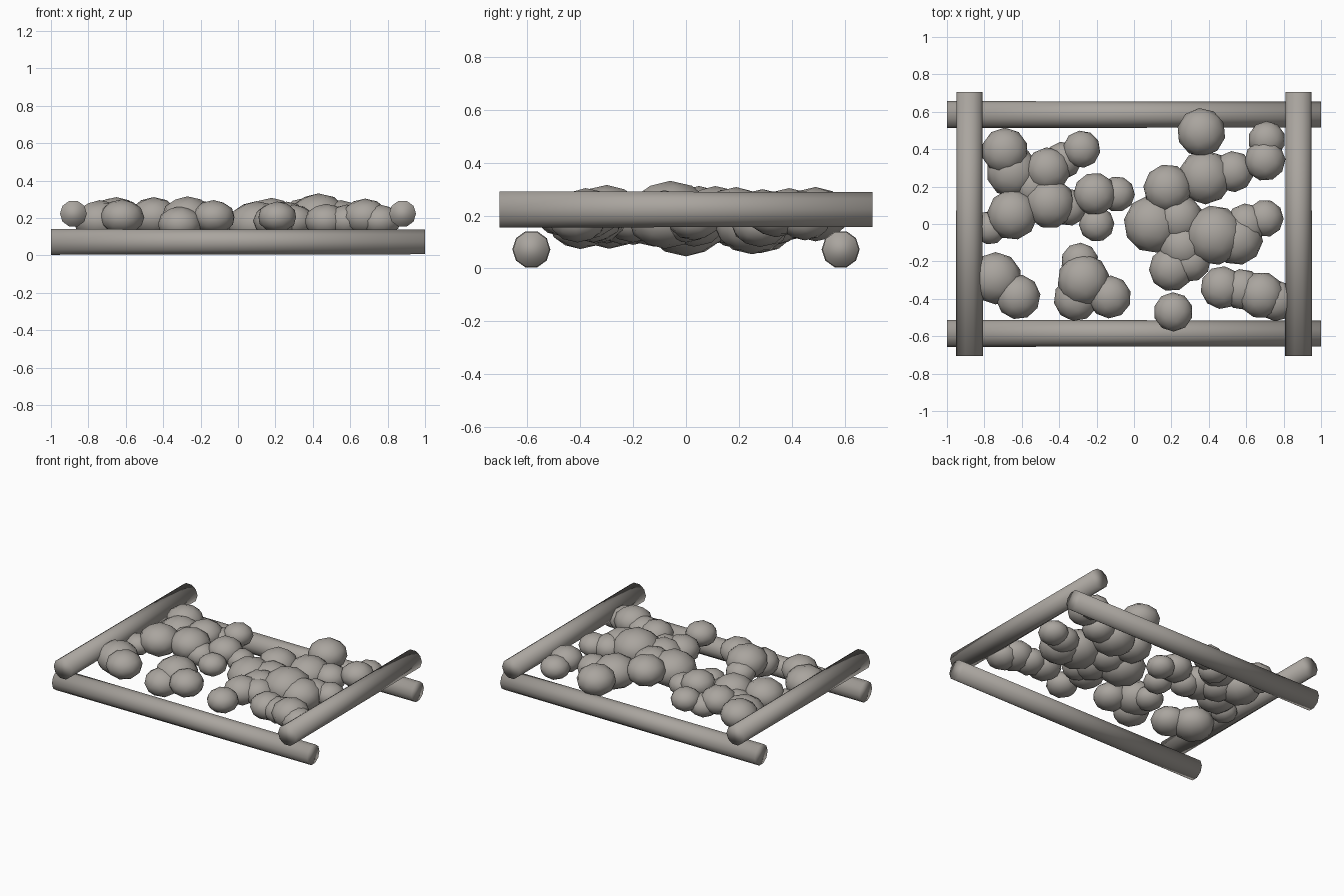
import bpy, bmesh, math
from mathutils import Matrix

if "Cube" in bpy.data.objects:
    bpy.data.objects.remove(bpy.data.objects["Cube"])

mat = bpy.data.materials.new("warm_grey")
mat.diffuse_color = (0.40, 0.375, 0.345, 1)
mat.use_nodes = True
mat.node_tree.nodes["Principled BSDF"].inputs["Base Color"].default_value = mat.diffuse_color


def finish(name, bm):
    me = bpy.data.meshes.new(name)
    bm.to_mesh(me)
    bm.free()
    ob = bpy.data.objects.new(name, me)
    bpy.context.collection.objects.link(ob)
    me.materials.append(mat)
    for p in me.polygons:
        p.use_smooth = True


# Frame logs: ten-sided, slightly tapered, fully smooth shaded
def log(name, length, loc, rot):
    bm = bmesh.new()
    bmesh.ops.create_cone(bm, cap_ends=True, segments=10, radius1=0.072,
                          radius2=0.069, depth=length,
                          matrix=Matrix.Translation(loc) @ Matrix.Rotation(rot, 4, 'Z')
                          @ Matrix.Rotation(math.pi / 2, 4, 'Y'))
    finish(name, bm)


for s, side in ((-1, "front"), (1, "back")):
    log(side + "_log", 2.0, (0, s * 0.585, 0.072), 0)
for s, side in ((-1, "left"), (1, "right")):
    log(side + "_log", 1.41, (s * 0.88, 0, 0.223), math.pi / 2)


# Filling: flattened stones (x, y, radius) laid in three overlapping layers
def stones(name, z, layout):
    bm = bmesh.new()
    for i, (x, y, r) in enumerate(layout):
        m = (Matrix.Translation((x, y, z)) @ Matrix.Rotation(i * 0.7, 4, 'Z')
             @ Matrix.Diagonal((r, r, r * 0.79, 1)))
        bmesh.ops.create_icosphere(bm, subdivisions=2, radius=1, matrix=m)
    finish(name, bm)


stones("upper_stones", 0.205, [
    (-.69, .39, .125), (-.46, .29, .12), (-.28, .40, .10), (-.65, .05, .135),
    (-.45, .11, .135), (-.21, .16, .115), (-.62, -.39, .12), (-.27, -.30, .14),
    (-.13, -.39, .115), (.21, -.47, .105), (.36, .49, .13), (.43, -.06, .16),
    (.18, .19, .13), (.68, -.38, .125), (.70, .34, .11)])
stones("lower_stones", 0.168, [
    (-.65, .28, .14), (-.53, .20, .12), (-.38, .34, .10), (-.35, .09, .10),
    (-.09, .16, .095), (-.20, .00, .095), (-.77, -.02, .09), (-.31, -.40, .12),
    (-.29, -.20, .10), (.38, .25, .145), (.53, .28, .11), (.10, .00, .155)])
stones("middle_stones", 0.185, [
    (-.74, -.29, .14), (.24, .03, .13), (.26, -.12, .13), (.55, -.08, .14),
    (.70, .03, .10), (.20, -.24, .12), (.30, -.20, .11), (.47, -.34, .115),
    (.76, -.41, .11), (.71, .45, .10), (.60, .00, .11), (.58, -.35, .11)])
